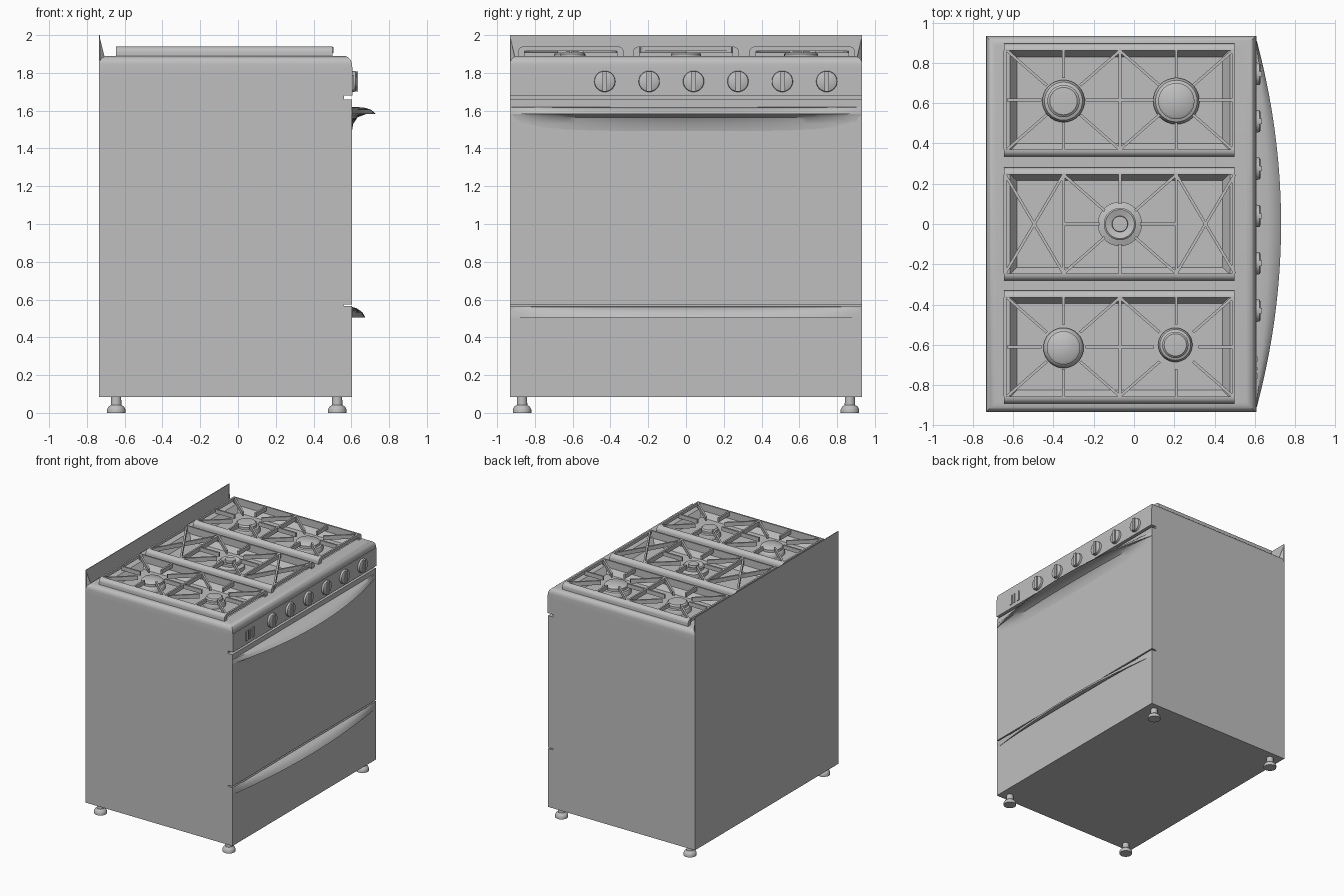
import bpy, bmesh, math
from mathutils import Vector, Matrix

cube = bpy.data.objects.get("Cube")
if cube:
    bpy.data.objects.remove(cube, do_unlink=True)

steel = bpy.data.materials.new("grey_steel")
steel.use_nodes = True
GREY = (0.52, 0.52, 0.52, 1)
steel.diffuse_color = GREY
steel.node_tree.nodes["Principled BSDF"].inputs["Base Color"].default_value = GREY


def finish(bm, name, smooth=False):
    bmesh.ops.recalc_face_normals(bm, faces=bm.faces)
    me = bpy.data.meshes.new(name)
    bm.to_mesh(me)
    bm.free()
    ob = bpy.data.objects.new(name, me)
    bpy.context.collection.objects.link(ob)
    me.materials.append(steel)
    if smooth:
        bpy.ops.object.select_all(action='DESELECT')
        ob.select_set(True)
        bpy.context.view_layer.objects.active = ob
        bpy.ops.object.shade_smooth_by_angle(angle=math.radians(35))
    return ob


def add_box(bm, x, y, z):
    """Box from three (low, high) ranges."""
    lo, hi = Vector((x[0], y[0], z[0])), Vector((x[1], y[1], z[1]))
    m = Matrix.Translation((lo + hi) / 2) @ Matrix.Diagonal((*(hi - lo), 1))
    return bmesh.ops.create_cube(bm, size=1, matrix=m)["verts"]


def box(name, x, y, z):
    bm = bmesh.new()
    add_box(bm, x, y, z)
    return finish(bm, name)


def add_bar(bm, p, q, w, z0, z1):
    """Straight bar between two plan points."""
    p, q = Vector(p), Vector(q)
    d, c = q - p, (p + q) / 2
    m = (Matrix.Translation((c.x, c.y, (z0 + z1) / 2))
         @ Matrix.Rotation(math.atan2(d.y, d.x), 4, 'Z')
         @ Matrix.Diagonal((d.length, w, z1 - z0, 1)))
    bmesh.ops.create_cube(bm, size=1, matrix=m)


def lathe(name, profile, centre, axis='Z', steps=32):
    bm = bmesh.new()
    vs = [bm.verts.new((r, 0, z)) for r, z in profile]
    es = [bm.edges.new(e) for e in zip(vs, vs[1:])]
    bmesh.ops.spin(bm, geom=vs + es, cent=(0, 0, 0), axis=(0, 0, 1),
                   angle=math.tau, steps=steps)
    bmesh.ops.remove_doubles(bm, verts=bm.verts, dist=1e-4)
    if axis == 'X':
        bm.transform(Matrix.Rotation(math.pi / 2, 4, 'Y'))
    bm.transform(Matrix.Translation(centre))
    return finish(bm, name, True)


BACK, FRONT, SIDE, TOP = -0.735, 0.603, 0.933, 1.89
WIDE = (-SIDE, SIDE)

# Cabinet and front panels separated by narrow gaps
box("cabinet", (BACK, 0.56), WIDE, (0.085, 1.81))
box("drawer_front", (0.56, FRONT), WIDE, (0.085, 0.55))
box("oven_door", (0.56, FRONT), WIDE, (0.575, 1.66))
box("control_panel", (0.56, FRONT + 0.004), WIDE, (1.68, 1.83))

# Cooktop with rounded rim and three sloping wells
bm = bmesh.new()
add_box(bm, (BACK, FRONT), WIDE, (1.80, TOP))
rim = [e for e in bm.edges if all(v.co.z > TOP - 0.01 for v in e.verts)]
bmesh.ops.bevel(bm, geom=rim, offset=0.045, segments=6, profile=0.5, affect='EDGES')
cooktop = finish(bm, "cooktop", True)

X0, X1 = -0.64, 0.50
ROWS = {"right": -0.61, "centre": 0.0, "left": 0.615}
bm = bmesh.new()
for cy in ROWS.values():
    verts = add_box(bm, (X0 + 0.01, X1 - 0.01), (cy - 0.265, cy + 0.265), (1.84, TOP + 0.02))
    for v in verts:
        if v.co.z < TOP:
            v.co.x += 0.05 if v.co.x < 0 else -0.05
            v.co.y += 0.05 if v.co.y < cy else -0.05
cutter = finish(bm, "well_cutter")
cutter.hide_render = True
mod = cooktop.modifiers.new("wells", 'BOOLEAN')
mod.operation, mod.solver, mod.object = 'DIFFERENCE', 'EXACT', cutter
bpy.context.view_layer.objects.active = cooktop
bpy.ops.object.modifier_apply(modifier="wells")
bpy.data.objects.remove(cutter, do_unlink=True)

# Backsplash sheet with folded end wings
bm = bmesh.new()
add_box(bm, (BACK, BACK + 0.005), WIDE, (1.81, 2.0))
rail = [bm.verts.new(p) for s in (-1, 1) for p in
        ((BACK, s * SIDE, 2.0), (BACK, s * SIDE, 1.85), (BACK + 0.03, s * 0.905, 1.88))]
bm.faces.new(rail[:3])
bm.faces.new(rail[3:])
finish(bm, "backsplash")


# Cast grates
def add_spokes(bm, cx, cy, hx, hy, gap):
    for i in (-1, 0, 1):
        for j in (-1, 0, 1):
            if i or j:
                d = Vector((i * hx, j * hy))
                c = Vector((cx, cy))
                add_bar(bm, c + d.normalized() * gap, c + d, 0.014, 1.905, 1.938)


for side, cy in ROWS.items():
    bm = bmesh.new()
    y0, y1 = cy - 0.245, cy + 0.245
    for s in (-1, 1):
        # Long side rail with rounded outer shoulder
        prof = [(0.245, 1.88), (0.245, 1.94)]
        prof += [(0.25 + 0.03 * math.sin(a), 1.91 + 0.03 * math.cos(a))
                 for a in (0, 0.4, 0.8, 1.2, 1.57)] + [(0.28, 1.88)]
        ring = [bm.verts.new((X0 - 0.005, cy + s * py, pz)) for py, pz in prof]
        ext = bmesh.ops.extrude_face_region(bm, geom=[bm.faces.new(ring)])["geom"]
        bmesh.ops.translate(bm, vec=(X1 - X0 + 0.005, 0, 0),
                            verts=[g for g in ext if isinstance(g, bmesh.types.BMVert)])
    for x in (X0, X1 - 0.007):
        add_bar(bm, (x, y0), (x, y1), 0.014, 1.915, 1.94)
    if side == "centre":
        for x in (-0.35, 0.21):
            add_bar(bm, (x, y0), (x, y1), 0.014, 1.905, 1.94)
        add_spokes(bm, -0.07, cy, 0.28, 0.245, 0.10)
        for xa, xb in ((X0, -0.35), (0.21, X1)):
            add_bar(bm, (xa, y0), (xb, y1), 0.014, 1.905, 1.938)
            add_bar(bm, (xa, y1), (xb, y0), 0.014, 1.905, 1.938)
    else:
        add_bar(bm, (-0.07, y0), (-0.07, y1), 0.014, 1.905, 1.94)
        for x in (-0.35, 0.21):
            add_spokes(bm, x, cy, 0.28, 0.245, 0.11)
    finish(bm, side + "_grate", True)


# Burners
def burner(name, x, y, r, cap):
    lathe(name, [(0, 1.83), (r, 1.83), (r, 1.855), (r * 0.9, 1.875), (cap, 1.88),
                 (cap, 1.9), (cap * 0.85, 1.91), (0, 1.915)], (x, y, 0))


burner("back_left_burner", -0.35, 0.61, 0.105, 0.08)
burner("front_left_burner", 0.21, 0.61, 0.115, 0.09)
burner("back_right_burner", -0.35, -0.615, 0.10, 0.083)
burner("front_right_burner", 0.205, -0.60, 0.085, 0.065)
lathe("centre_burner", [(0, 1.83), (0.11, 1.83), (0.11, 1.87), (0.08, 1.88), (0.08, 1.9),
                        (0.072, 1.906), (0.04, 1.895), (0.038, 1.912), (0, 1.914)], (-0.07, 0, 0))

# Knobs with grip bars
for k in range(6):
    y = -0.43 + 0.235 * k
    lathe(f"knob_{k + 1}", [(0, 0), (0.056, 0), (0.054, 0.016), (0.048, 0.02), (0, 0.02)],
          (FRONT + 0.004, y, 1.755), 'X')
    box(f"knob_grip_{k + 1}", (FRONT, 0.636), (y - 0.013, y + 0.013), (1.702, 1.808))

# Push buttons
for k, (y, z0) in enumerate(((-0.755, 1.71), (-0.718, 1.71), (-0.67, 1.71))):
    w = 0.006 if k == 1 else 0.013
    box(f"button_{k + 1}", (FRONT, 0.613), (y - w, y + w), (z0, 1.79))


# Bowed handles lofted across the front
def handle(name, depth, half, section, steps=32):
    bm = bmesh.new()
    rings = []
    for i in range(steps + 1):
        t = -1 + 2 * i / steps
        bow = depth * (1 - t * t) + 0.002
        rings.append([bm.verts.new((FRONT - 0.002 + bow * u, half * t, z)) for u, z in section])
    n = len(section)
    for a, b in zip(rings, rings[1:]):
        for j in range(n):
            bm.faces.new((a[j], a[(j + 1) % n], b[(j + 1) % n], b[j]))
    bm.faces.new(rings[0])
    bm.faces.new(rings[-1])
    return finish(bm, name, True)


handle("door_handle", 0.127, SIDE, [(0, 1.62), (0.5, 1.617), (0.8, 1.605), (1, 1.583),
                                    (0.6, 1.582), (0.25, 1.565), (0.07, 1.53), (0, 1.48)])
handle("drawer_handle", 0.07, SIDE, [(0, 0.562), (0.4, 0.553), (0.8, 0.533), (1, 0.506),
                                     (0.7, 0.508), (0.3, 0.52), (0, 0.535)])
box("drawer_handle_lip", (0.558, FRONT), WIDE, (0.548, 0.565))

# Levelling feet
for x, xn in ((-0.645, "back"), (0.525, "front")):
    for y, yn in ((-0.868, "right"), (0.868, "left")):
        lathe(f"{xn}_{yn}_foot", [(0, 0), (0.049, 0), (0.049, 0.018), (0.042, 0.032), (0.028, 0.042),
                                  (0.026, 0.09), (0, 0.09)], (x, y, 0), steps=24)
